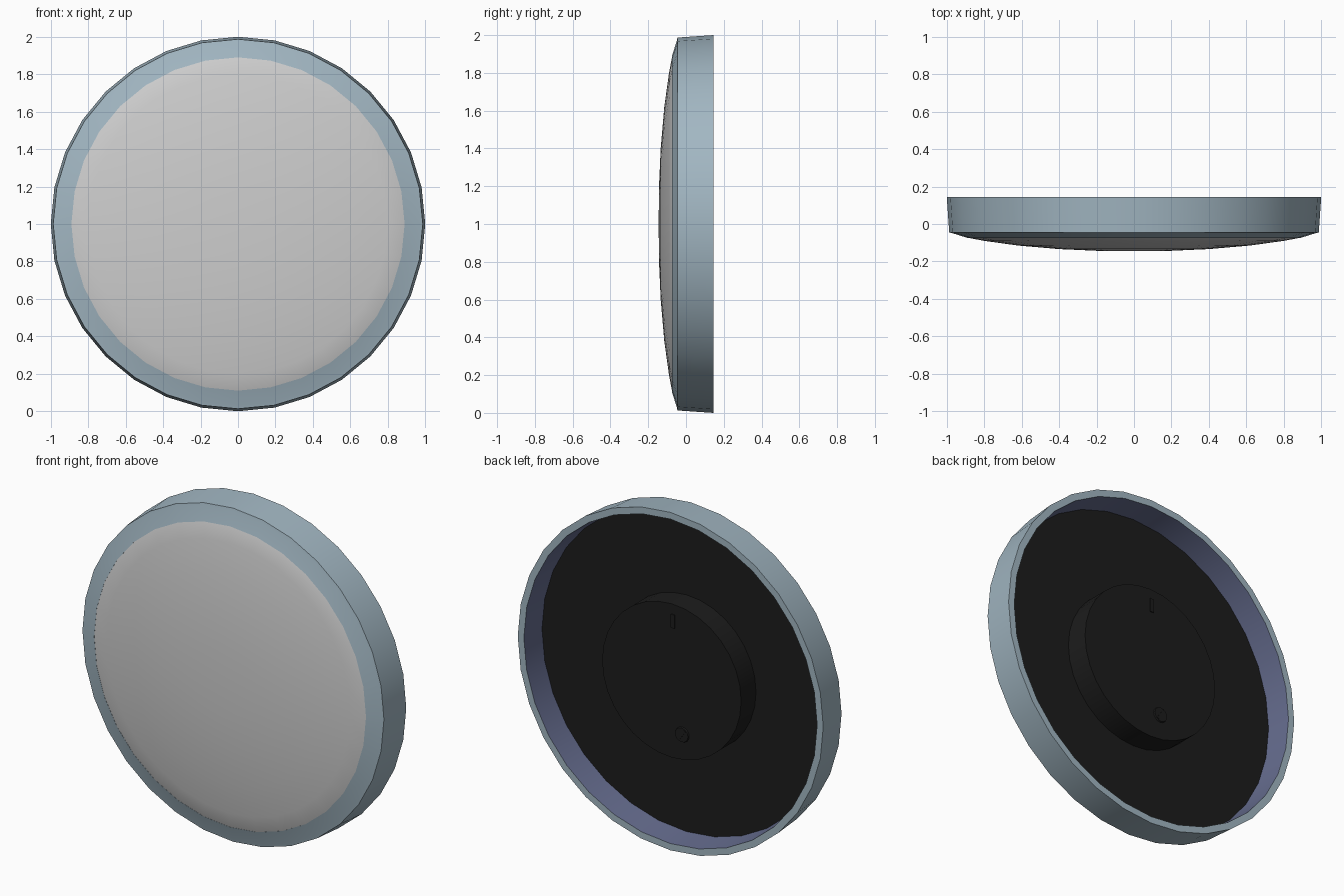
import bpy, bmesh, math
from mathutils import Matrix

if "Cube" in bpy.data.objects:
    bpy.data.objects.remove(bpy.data.objects["Cube"])

def mat(name, rgb):
    m = bpy.data.materials.new(name)
    m.diffuse_color = (*rgb, 1)
    m.use_nodes = True
    m.node_tree.nodes["Principled BSDF"].inputs["Base Color"].default_value = m.diffuse_color
    return m

RIM = mat("blue grey rim", (0.36, 0.47, 0.54))
INNER = mat("slate inner wall", (0.13, 0.15, 0.27))
FACE = mat("light grey face", (0.62, 0.62, 0.62))
BLACK = mat("black backing", (0.012, 0.012, 0.012))

def finish(bm, name, mats, loc):
    bmesh.ops.recalc_face_normals(bm, faces=bm.faces)
    me = bpy.data.meshes.new(name)
    bm.to_mesh(me)
    bm.free()
    for m in mats:
        me.materials.append(m)
    ob = bpy.data.objects.new(name, me)
    ob.location = loc
    bpy.context.collection.objects.link(ob)
    bpy.ops.object.select_all(action='DESELECT')
    ob.select_set(True)
    bpy.context.view_layer.objects.active = ob
    bpy.ops.object.shade_smooth_by_angle(angle=math.radians(30))
    return ob

def lathe(name, profile, mats, segs=32, loc=(0, 0, 1), closed=False, seg_mat=None):
    """Spin (radius, y) points around the y axis; seg_mat gives a material per profile step."""
    bm = bmesh.new()
    rings = []
    for r, y in profile:
        if r == 0:
            rings.append([bm.verts.new((0, y, 0))] * segs)
        else:
            rings.append([bm.verts.new((r * math.sin(2 * math.pi * i / segs), y,
                                        r * math.cos(2 * math.pi * i / segs)))
                          for i in range(segs)])
    n = len(rings)
    for k in range(n if closed else n - 1):
        a, b = rings[k], rings[(k + 1) % n]
        for i in range(segs):
            j = (i + 1) % segs
            f = bm.faces.new(list(dict.fromkeys((a[i], a[j], b[j], b[i]))))
            f.material_index = seg_mat[k] if seg_mat else 0
    return finish(bm, name, mats, loc)

# Outer rim: tapered band, sloping front lip, slate inner wall
lathe("outer_rim",
      [(1.0, 0.145), (0.987, -0.045), (0.97, -0.049), (0.89, -0.074),
       (0.89, -0.06), (0.945, -0.02), (0.96, 0.145)],
      [RIM, INNER], closed=True, seg_mat=[0, 0, 0, 0, 1, 1, 0])

# Domed front face
lathe("domed_face",
      [(0, -0.145), (0.2, -0.143), (0.4, -0.134), (0.62, -0.115),
       (0.8, -0.09), (0.89, -0.073), (0.94, -0.05)], [FACE])

# Recessed back plate
lathe("back_plate", [(0, -0.005), (0.95, -0.005), (0.94, -0.03), (0, -0.03)], [BLACK])

# Raised mounting boss
lathe("mounting_boss", [(0.455, -0.01), (0.455, 0.134), (0, 0.134)], [BLACK])

# Round screw head with a diagonal slot bar, and the upper hanging slot
SCREW = (-0.07, 0.134, 0.70)
lathe("screw_head", [(0.045, 0), (0.042, 0.008), (0, 0.008)], [BLACK], segs=16, loc=SCREW)

def plate(name, size, angle, loc):
    bm = bmesh.new()
    bmesh.ops.create_cube(bm, size=1)
    bmesh.ops.scale(bm, vec=size, verts=bm.verts)
    bmesh.ops.rotate(bm, matrix=Matrix.Rotation(angle, 3, 'Y'), verts=bm.verts)
    finish(bm, name, [BLACK], loc)

plate("screw_slot", (0.015, 0.004, 0.075), math.radians(-35), (SCREW[0], 0.143, SCREW[2]))
plate("hanging_slot", (0.024, 0.008, 0.08), 0, (-0.01, 0.136, 1.355))
